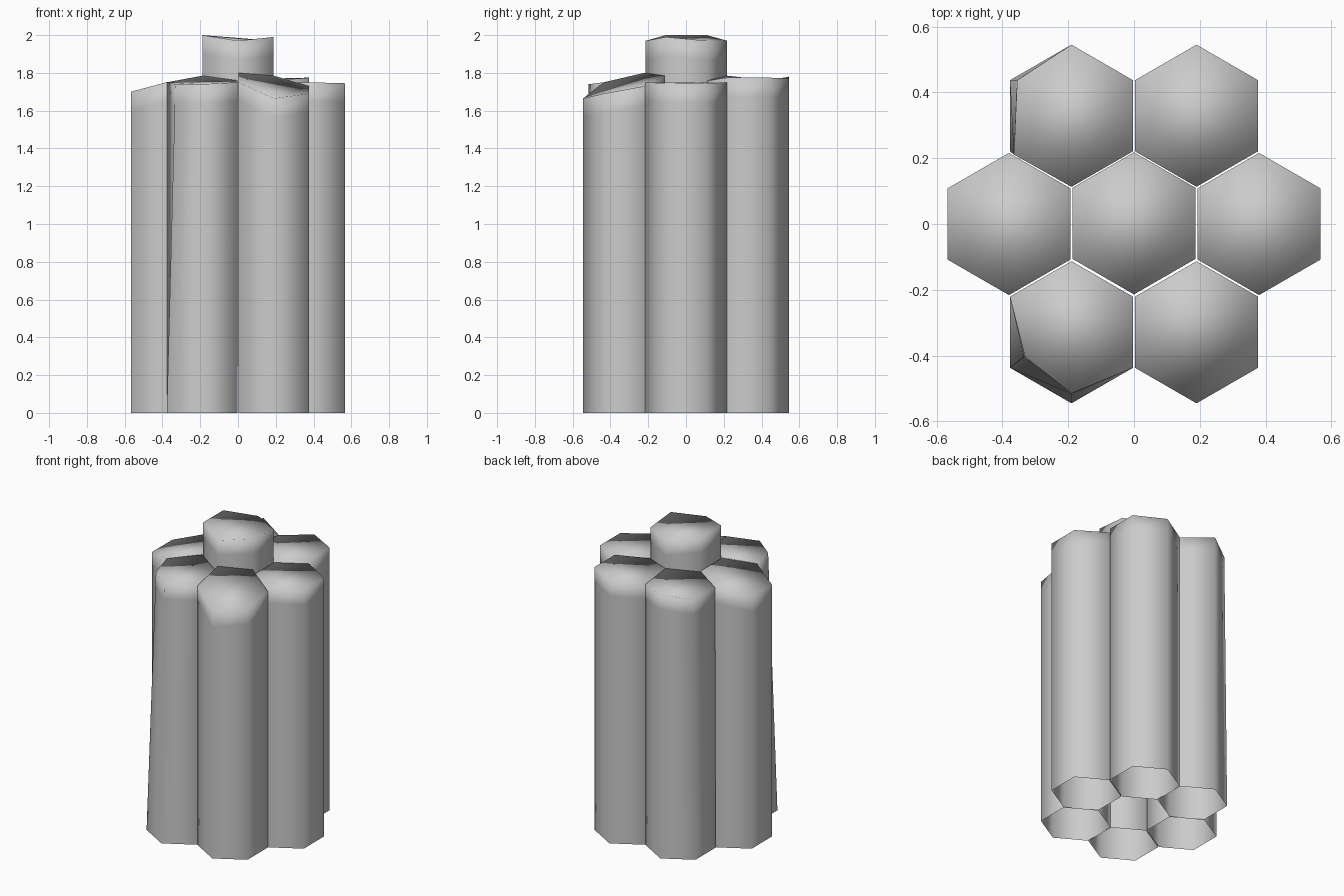
import bpy, bmesh, math

if "Cube" in bpy.data.objects:
    bpy.data.objects.remove(bpy.data.objects["Cube"])

R = 0.216        # hexagon corner radius
RIM = 0.1        # depth of the softly shaded band below each top


def column(name, x, y, base, tops, lean=None):
    """Open-bottomed hexagonal column with an uneven broken top.
    tops: heights from the back corner (+y) going counter-clockwise.
    lean: {corner: (dx, dy)} shifts a top corner sideways."""
    lean = lean or {}
    bm = bmesh.new()
    low, mid, high = [], [], []
    for i, z in enumerate(tops):
        a = math.radians(90 + 60 * i)
        px, py = x + R * math.cos(a), y + R * math.sin(a)
        dx, dy = lean.get(i, (0, 0))
        t = 1 - RIM / (z - base)
        low.append(bm.verts.new((px, py, base)))
        mid.append(bm.verts.new((px + dx * t, py + dy * t, z - RIM)))
        high.append(bm.verts.new((px + dx, py + dy, z)))
    for a, b in ((low, mid), (mid, high)):
        for i in range(6):
            j = (i + 1) % 6
            bm.faces.new((a[i], a[j], b[j], b[i]))
    bm.faces.new(high)
    for f in bm.faces:
        f.smooth = True
    me = bpy.data.meshes.new(name)
    bm.to_mesh(me)
    bm.free()
    ob = bpy.data.objects.new(name, me)
    bpy.context.collection.objects.link(ob)


DX, DY = 0.19, 0.329

# raised middle column, lifted off the ground
column("centre_column", 0, 0.002, 0.25, (1.97, 2.0, 2.0, 1.97, 1.99, 1.97))

# ring of six columns around it
column("right_column", 2 * DX, 0, 0, (1.75, 1.75, 1.75, 1.75, 1.745, 1.745))
column("left_column", -2 * DX, 0, 0, (1.75, 1.70, 1.70, 1.75, 1.78, 1.78))
column("back_right_column", DX, DY, 0, (1.77, 1.76, 1.785, 1.76, 1.775, 1.775))
column("back_left_column", -DX, DY, 0, (1.78, 1.75, 1.75, 1.77, 1.785, 1.76),
       {1: (0.022, 0), 2: (0.012, -0.01)})
column("front_right_column", DX, -DY, 0, (1.785, 1.80, 1.75, 1.665, 1.69, 1.73))
column("front_left_column", -DX, -DY, 0, (1.785, 1.75, 1.74, 1.74, 1.75, 1.76),
       {2: (0.045, 0.035), 3: (0, 0.03)})
